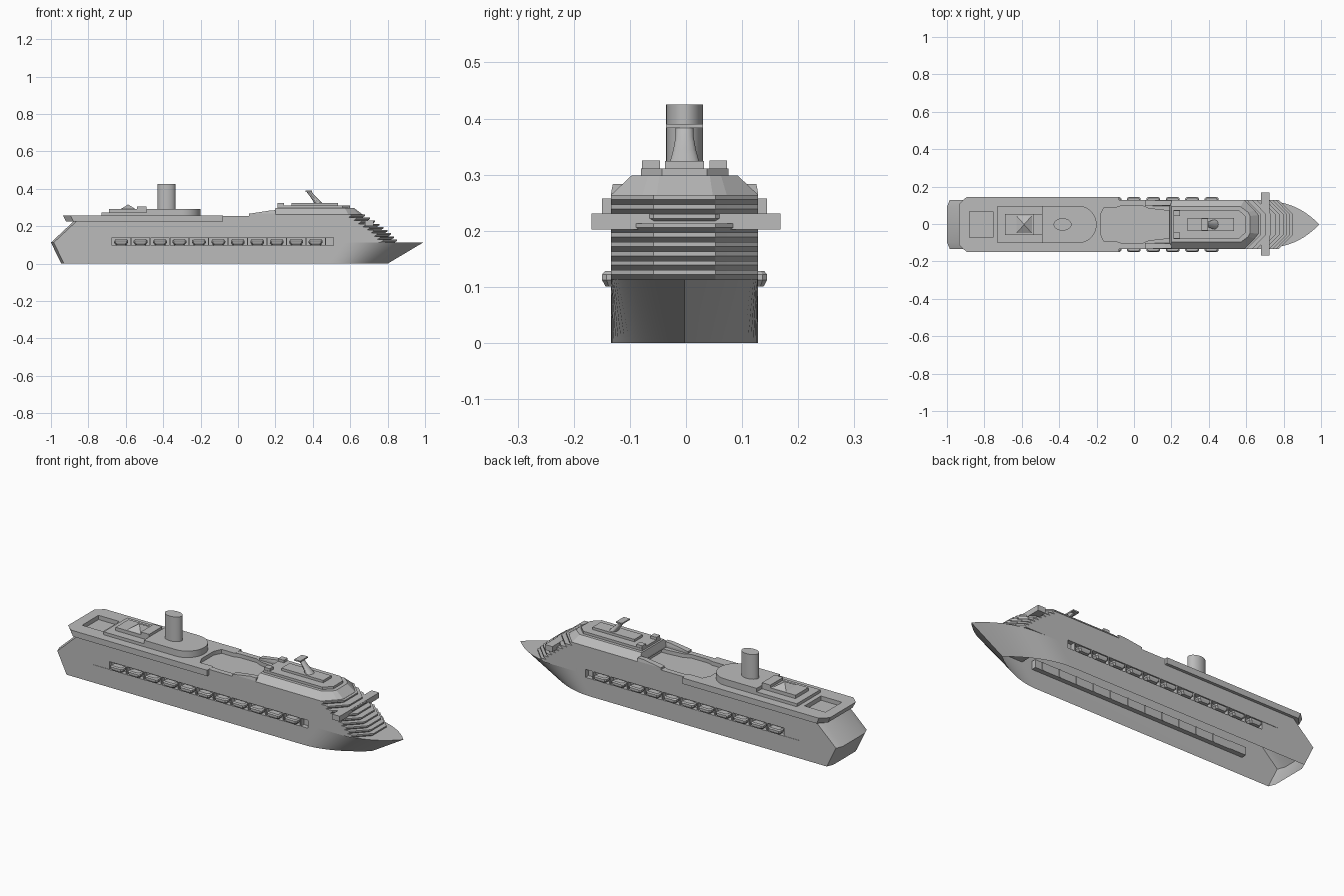
import bpy, bmesh, math

cube = bpy.data.objects.get("Cube")
if cube:
    bpy.data.objects.remove(cube, do_unlink=True)

grey = bpy.data.materials.new("light_grey")
grey.use_nodes = True
colour = (0.5, 0.5, 0.5, 1)
grey.diffuse_color = colour
grey.node_tree.nodes["Principled BSDF"].inputs["Base Color"].default_value = colour

W = 0.131        # half beam
AXIS = -0.0025   # hull centreline


def loft(name, rings, cy=0.0):
    """Skin horizontal rings (z, half outline), each mirrored across y = cy."""
    bm = bmesh.new()
    loops = []
    for z, half in rings:
        full = half + [(x, -y) for x, y in reversed(half)]
        loops.append([bm.verts.new((x, y + cy + AXIS, z)) for x, y in full])
    n = len(loops[0])
    bm.faces.new(loops[0])
    bm.faces.new(loops[-1])
    for a, b in zip(loops, loops[1:]):
        for i in range(n):
            j = (i + 1) % n
            bm.faces.new((a[i], a[j], b[j], b[i]))
    bmesh.ops.remove_doubles(bm, verts=bm.verts, dist=1e-5)
    bmesh.ops.recalc_face_normals(bm, faces=bm.faces)
    mesh = bpy.data.meshes.new(name)
    bm.to_mesh(mesh)
    bm.free()
    mesh.materials.append(grey)
    ob = bpy.data.objects.new(name, mesh)
    bpy.context.collection.objects.link(ob)
    return ob


def prism(name, half, z0, z1, cy=0.0):
    return loft(name, [(z0, half), (z1, half)], cy)


def block(name, x0, x1, y, z0, z1, cy=0.0):
    return prism(name, [(x0, y), (x1, y)], z0, z1, cy)


def select(ob):
    bpy.ops.object.select_all(action='DESELECT')
    ob.select_set(True)
    bpy.context.view_layer.objects.active = ob


def cut(ob, cutter):
    mod = ob.modifiers.new("cut", 'BOOLEAN')
    mod.operation = 'DIFFERENCE'
    mod.solver = 'EXACT'
    mod.object = cutter
    select(ob)
    bpy.ops.object.modifier_apply(modifier=mod.name)


def smooth(ob):
    select(ob)
    bpy.ops.object.shade_smooth_by_angle(angle=math.radians(30))


def arc(cx, rx, ry, start, end, n):
    """Half-ellipse outline with y >= 0, angles in degrees."""
    angles = [math.radians(start + (end - start) * i / n) for i in range(n + 1)]
    return [(cx + rx * math.cos(a), ry * math.sin(a)) for a in angles]


def hull_half(stern, shoulder, tip, power):
    """Half waterline: chamfered stern, straight side, curved bow."""
    bow = []
    for i in range(17):
        t = i / 16
        bow.append((shoulder + (tip - shoulder) * t, W * (1 - t ** power)))
    return [(stern, 0.095), (stern + 0.015, W)] + bow


# Hull with flared bow, foredeck and long deck house
hull = loft("hull", [
    (0, hull_half(-0.945, 0.48, 0.80, 2)),
    (0.113, hull_half(-1.0, 0.57, 0.99, 3.4)),
    (0.113, hull_half(-1.0, 0.57, 0.60, 3)),
    (0.225, hull_half(-0.88, 0.57, 0.60, 3)),
    (0.256, hull_half(-0.88, 0.57, 0.60, 3))])

# Wider upper deck band towards the stern
band = loft("aft_deck_band", [
    (0.225, [(-0.92, 0.105), (-0.88, 0.147), (-0.08, 0.147)]),
    (0.257, [(-0.935, 0.11), (-0.895, 0.147), (-0.08, 0.147)])])

# Recessed pools and lifeboat galleries
pool = [(-0.18, 0.05), (-0.16, 0.092), (-0.09, 0.092), (-0.06, 0.102),
        (0.04, 0.102), (0.08, 0.085), (0.17, 0.075), (0.2, 0.075)]
cutters = [block("stern_pool_cutter", -0.88, -0.755, 0.07, 0.234, 0.3),
           prism("mid_pool_cutter", pool, 0.236, 0.3)]
for cutter in cutters:
    cut(hull, cutter)
    cut(band, cutter)
for side in (-1, 1):
    gallery = block("gallery_cutter", -0.77, 0.51, 0.03, 0.096, 0.139, side * (W + 0.005))
    cut(hull, gallery)
    cutters.append(gallery)
for cutter in cutters:
    bpy.data.objects.remove(cutter, do_unlink=True)

# Open underside
bm = bmesh.new()
bm.from_mesh(hull.data)
bottom = [f for f in bm.faces if all(v.co.z < 0.001 for v in f.verts)]
bmesh.ops.delete(bm, geom=bottom, context='FACES')
bm.to_mesh(hull.data)
bm.free()
smooth(hull)

# Lifeboats and a blanking panel at the aft end of each gallery
for side, label in ((1, "left"), (-1, "right")):
    for i in range(11):
        x = -0.625 + 0.104 * i
        rings = []
        for z, length, width in ((0.101, 0.028, 0.014), (0.112, 0.037, 0.02),
                                 (0.122, 0.037, 0.02), (0.128, 0.03, 0.015)):
            tip = width * 0.6
            rings.append((z, [(x - length, tip), (x - length + 0.008, width),
                              (x + length - 0.008, width), (x + length, tip)]))
        loft(f"lifeboat_{label}_{i + 1}", rings, side * 0.127)
        block(f"davit_{label}_{i + 1}", x + 0.049, x + 0.055, 0.014, 0.096, 0.139,
              side * 0.116)
    block(f"gallery_panel_{label}", -0.77, -0.675, 0.013, 0.096, 0.139, side * 0.116)

# Stepped terraces above the foredeck
COUNT = 9
for i in range(COUNT):
    z0 = 0.113 + 0.0167 * i
    front = 0.85 - 0.13 * i / COUNT - 0.07 * (i / COUNT) ** 2
    low, high = [[(0.57, W), (f - 0.075, W), (f - 0.02, 0.075), (f, 0.055)]
                 for f in (front - 0.014, front)]
    loft(f"terrace_{i + 1}", [(z0, low), (z0 + 0.009, high), (z0 + 0.0167, high)])

# Bridge with wings reaching past the sides
block("bridge_wings", 0.68, 0.725, 0.168, 0.202, 0.231).location.y = -AXIS

# Forward house with sloping sides and its roof
loft("forward_house", [
    (0.255, [(0.19, W), (0.59, W), (0.645, 0.075), (0.665, 0.05)]),
    (0.264, [(0.19, W), (0.59, W), (0.645, 0.075), (0.665, 0.05)]),
    (0.298, [(0.2, 0.095), (0.57, 0.095), (0.61, 0.065), (0.62, 0.045)])])
prism("forward_roof", [(0.21, 0.078), (0.56, 0.078), (0.6, 0.04)], 0.297, 0.311)
block("mast_platform", 0.285, 0.535, 0.035, 0.31, 0.324)
for side, label in ((1, "left"), (-1, "right")):
    block(f"roof_locker_{label}", 0.21, 0.245, 0.016, 0.297, 0.325, side * 0.06)
    pts = [(0.06, 0.016), (0.2, 0.016)]
    loft(f"pool_side_wall_{label}", [
        (0.255, pts), (0.267, pts), (0.283, [(0.165, 0.013), (0.2, 0.013)])],
        side * 0.115)

# Raked mast with crossbar
smooth(loft("mast", [(z, arc(x, r, w, 180, 0, 8)) for z, x, r, w in (
    (0.323, 0.43, 0.022, 0.026), (0.345, 0.412, 0.017, 0.02),
    (0.368, 0.392, 0.014, 0.016), (0.388, 0.378, 0.014, 0.016))]))
block("mast_crossbar", 0.36, 0.396, 0.033, 0.383, 0.39)

# Aft deck houses
block("aft_house_lower", -0.73, -0.48, 0.1, 0.256, 0.273)
block("aft_house_upper", -0.69, -0.48, 0.055, 0.272, 0.291)
loft("skylight", [(0.29, [(-0.63, 0.048), (-0.545, 0.048)]),
                  (0.316, [(-0.588, 0.001), (-0.587, 0.001)])])
block("aft_locker", -0.54, -0.49, 0.055, 0.29, 0.306)

# Funnel on its round-ended base
smooth(prism("funnel_base", [(-0.49, 0.1)] + arc(-0.3, 0.1, 0.1, 90, 0, 10), 0.256, 0.292))
smooth(prism("funnel", arc(-0.382, 0.048, 0.033, 180, 0, 16), 0.29, 0.425))
